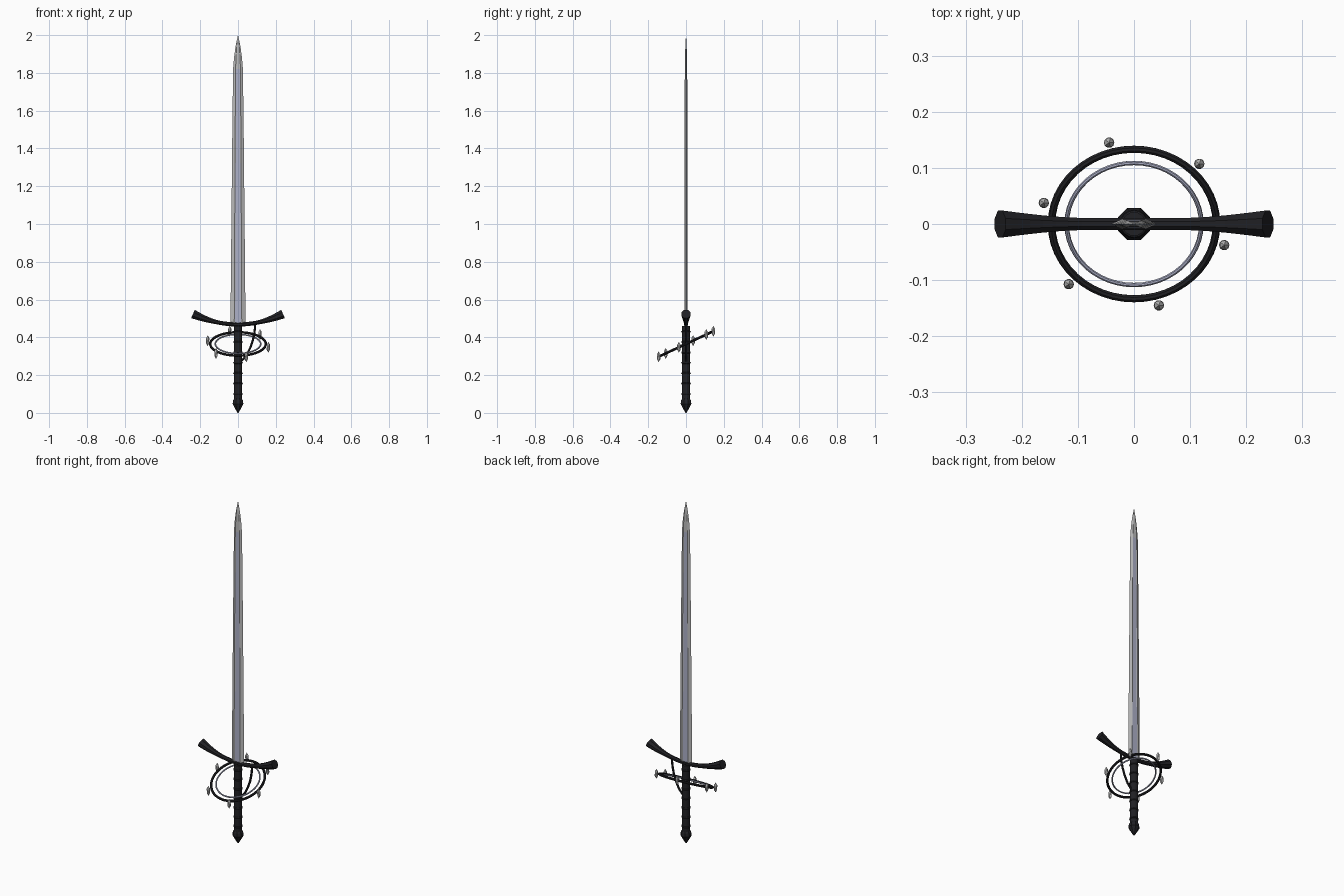
import bpy, bmesh
from math import sin, cos, pi, radians
from mathutils import Vector, Matrix

if "Cube" in bpy.data.objects:
    bpy.data.objects.remove(bpy.data.objects["Cube"])


def material(name, c):
    m = bpy.data.materials.new(name)
    m.diffuse_color = (*c, 1)
    m.use_nodes = True
    m.node_tree.nodes["Principled BSDF"].inputs["Base Color"].default_value = m.diffuse_color
    return m


BLACK = material("blackened_iron", (0.015, 0.015, 0.018))
STEEL = material("steel", (0.5, 0.5, 0.5))
BLUE = material("blue_steel", (0.42, 0.44, 0.58))


def finish(name, bm, *mats):
    bmesh.ops.recalc_face_normals(bm, faces=bm.faces)
    me = bpy.data.meshes.new(name)
    bm.to_mesh(me)
    bm.free()
    for m in mats:
        me.materials.append(m)
    ob = bpy.data.objects.new(name, me)
    bpy.context.collection.objects.link(ob)
    return ob


def skin(bm, rings, closed=False):
    """Bridge equal-length rings of points; cap the ends unless closed."""
    vs = [[bm.verts.new(p) for p in r] for r in rings]
    n = len(vs[0])
    pairs = list(zip(vs, vs[1:])) + ([(vs[-1], vs[0])] if closed else [])
    for a, b in pairs:
        for i in range(n):
            j = (i + 1) % n
            bm.faces.new((a[i], a[j], b[j], b[i]))
    if not closed:
        bm.faces.new(vs[0])
        bm.faces.new(vs[-1])


def tube(name, path, radii, mat, sides=8):
    """Sweep a regular polygon along a path lying in the xz plane."""
    pts = [Vector((x, 0, z)) for x, z in path]
    rings = []
    for k, p in enumerate(pts):
        t = (pts[min(k + 1, len(pts) - 1)] - pts[max(k - 1, 0)]).normalized()
        u = t.cross(Vector((0, 1, 0)))
        rings.append([p + radii[k] * (u * cos(a) + Vector((0, sin(a), 0)))
                      for a in (2 * pi * (i + .5) / sides for i in range(sides))])
    bm = bmesh.new()
    skin(bm, rings)
    return finish(name, bm, mat)


def ring(name, R, r, mat, z, tilt=0, seg=40, sides=8):
    rot = Matrix.Translation((0, 0, z)) @ Matrix.Rotation(tilt, 4, 'X')
    rings = []
    for k in range(seg):
        a = 2 * pi * k / seg
        rings.append([rot @ Vector(((R + r * cos(b)) * cos(a), (R + r * cos(b)) * sin(a), r * sin(b)))
                      for b in (2 * pi * i / sides for i in range(sides))])
    bm = bmesh.new()
    skin(bm, rings, True)
    return finish(name, bm, mat)


# Blade: bevelled edges with a shallow blue fuller down both faces
rings = []
for z, w, t in ((.465, .040, .0085), (1.0, .035, .008), (1.5, .030, .0072), (1.82, .026, .0065),
                (1.88, .021, .0055), (1.94, .013, .0035), (2.0, .0004, .0003)):
    s = w * .5
    prof = [(w, 0), (s, t), (s * .75, t * .75), (-s * .75, t * .75), (-s, t),
            (-w, 0), (-s, -t), (-s * .75, -t * .75), (s * .75, -t * .75), (s, -t)]
    rings.append([(x, y, z) for x, y in prof])
bm = bmesh.new()
skin(bm, rings)
blade = finish("blade", bm, STEEL, BLUE)
for p in blade.data.polygons:
    c = p.center
    if len(p.vertices) == 4 and abs(c.x) < .0165 and c.z < 1.85 and abs(p.normal.y) > .9 and abs(c.x) < .001:
        p.material_index = 1

# Crossguard: upswept bar flaring to the tips
xs = [-.2385 + .477 * i / 20 for i in range(21)]
tube("crossguard", [(x, .468 + .98 * x * x) for x in xs],
     [.0118 + .0142 * max(0, (abs(x) - .1) / .1385) ** 1.4 for x in xs], BLACK)

# Grip with wrapped bands
tube("grip", [(0, .05), (0, .46)], [.0215, .0215], BLACK, 12)
for i in range(7):
    ring(f"grip_band_{i + 1}", .0195, .006, BLACK, .1 + i * .055, seg=16, sides=8)

# Pommel: faceted, pointing down
tube("pommel", [(0, 0), (0, .02), (0, .048), (0, .066), (0, .082)],
     [.003, .015, .031, .028, .018], BLACK)

# Tilted hand rings
TILT, RZ = radians(25), .365
ring("outer_ring", .147, .0068, BLACK, RZ, TILT, 48)
ring("inner_ring", .120, .0042, BLUE, RZ, TILT, 48)

# Upright spikes around the outer ring
for i in range(6):
    a = radians(45.5 + 60 * i)
    pos = Vector((.166 * cos(a), .166 * sin(a) * cos(TILT), RZ + .166 * sin(a) * sin(TILT)))
    bm = bmesh.new()
    bmesh.ops.create_icosphere(bm, subdivisions=1, radius=1,
                               matrix=Matrix.Translation(pos) @ Matrix.Diagonal((.0105, .0105, .029, 1)))
    finish(f"spike_{i + 1}", bm, STEEL)

# Knuckle bar from the crossguard to the grip
tube("knuckle_bar", [(.09, .475), (.09, .45), (.086, .42), (.079, .385), (.065, .345), (.045, .305), (.018, .275)],
     [.0062] * 7, BLACK)
